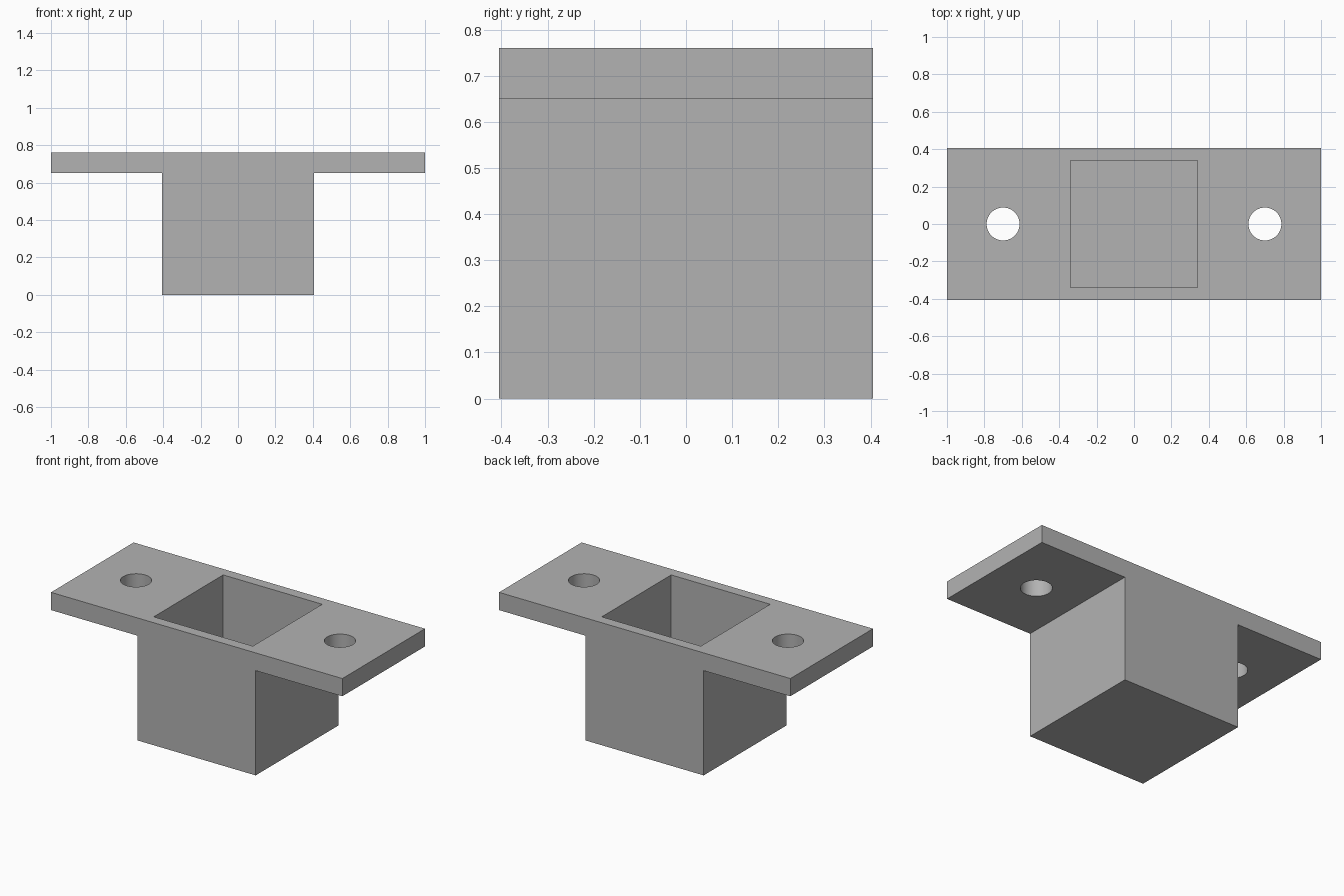
import bpy
import bmesh
from mathutils import Matrix, Vector

if "Cube" in bpy.data.objects:
    bpy.data.objects.remove(bpy.data.objects["Cube"], do_unlink=True)

HALF_LENGTH, HALF_BODY = 1.0, 0.405
HEIGHT, FLANGE_BOTTOM = 0.76, 0.65
HALF_POCKET, FLOOR = 0.34, 0.065
HOLE_X, HOLE_RADIUS = 0.70, 0.088

grey = bpy.data.materials.new("plain grey")
grey.use_nodes = True
colour = (0.448, 0.448, 0.448, 1.0)
grey.diffuse_color = colour
grey.node_tree.nodes["Principled BSDF"].inputs["Base Color"].default_value = colour


def add_object(name, bm):
    bmesh.ops.recalc_face_normals(bm, faces=bm.faces)
    mesh = bpy.data.meshes.new(name)
    bm.to_mesh(mesh)
    bm.free()
    mesh.materials.append(grey)
    obj = bpy.data.objects.new(name, mesh)
    bpy.context.collection.objects.link(obj)
    return obj


def cut(target, cutter):
    """Subtract the cutter from the target, then discard it."""
    cutter.hide_render = True
    bpy.context.view_layer.objects.active = target
    mod = target.modifiers.new("cut", 'BOOLEAN')
    mod.operation = 'DIFFERENCE'
    mod.solver = 'EXACT'
    mod.object = cutter
    bpy.ops.object.modifier_apply(modifier=mod.name)
    bpy.data.objects.remove(cutter, do_unlink=True)


# Flanged socket: T-shaped profile extruded front to back
right_side = [(HALF_BODY, 0), (HALF_BODY, FLANGE_BOTTOM),
              (HALF_LENGTH, FLANGE_BOTTOM), (HALF_LENGTH, HEIGHT)]
outline = right_side + [(-x, z) for x, z in reversed(right_side)]
bm = bmesh.new()
profile = bm.faces.new([bm.verts.new((x, -HALF_BODY, z)) for x, z in outline])
extruded = bmesh.ops.extrude_face_region(bm, geom=[profile], use_keep_orig=True)
verts = [v for v in extruded["geom"] if isinstance(v, bmesh.types.BMVert)]
bmesh.ops.translate(bm, verts=verts, vec=Vector((0, 2 * HALF_BODY, 0)))
socket = add_object("flanged_socket", bm)

# Square pocket, open at the top
bm = bmesh.new()
depth = HEIGHT - FLOOR + 0.1
bmesh.ops.create_cube(bm, size=1.0, matrix=Matrix.Translation((0, 0, FLOOR + depth / 2))
                      @ Matrix.Diagonal((2 * HALF_POCKET, 2 * HALF_POCKET, depth, 1)))
cut(socket, add_object("pocket_cutter", bm))

# Round mounting holes through both flanges
for side in (-1, 1):
    bm = bmesh.new()
    bmesh.ops.create_cone(bm, cap_ends=True, segments=48, radius1=HOLE_RADIUS,
                          radius2=HOLE_RADIUS, depth=0.4,
                          matrix=Matrix.Translation((side * HOLE_X, 0, 0.7)))
    cut(socket, add_object("hole_cutter", bm))

# Smooth hole walls, sharp edges elsewhere
bpy.ops.object.select_all(action='DESELECT')
socket.select_set(True)
bpy.context.view_layer.objects.active = socket
bpy.ops.object.shade_smooth_by_angle()
